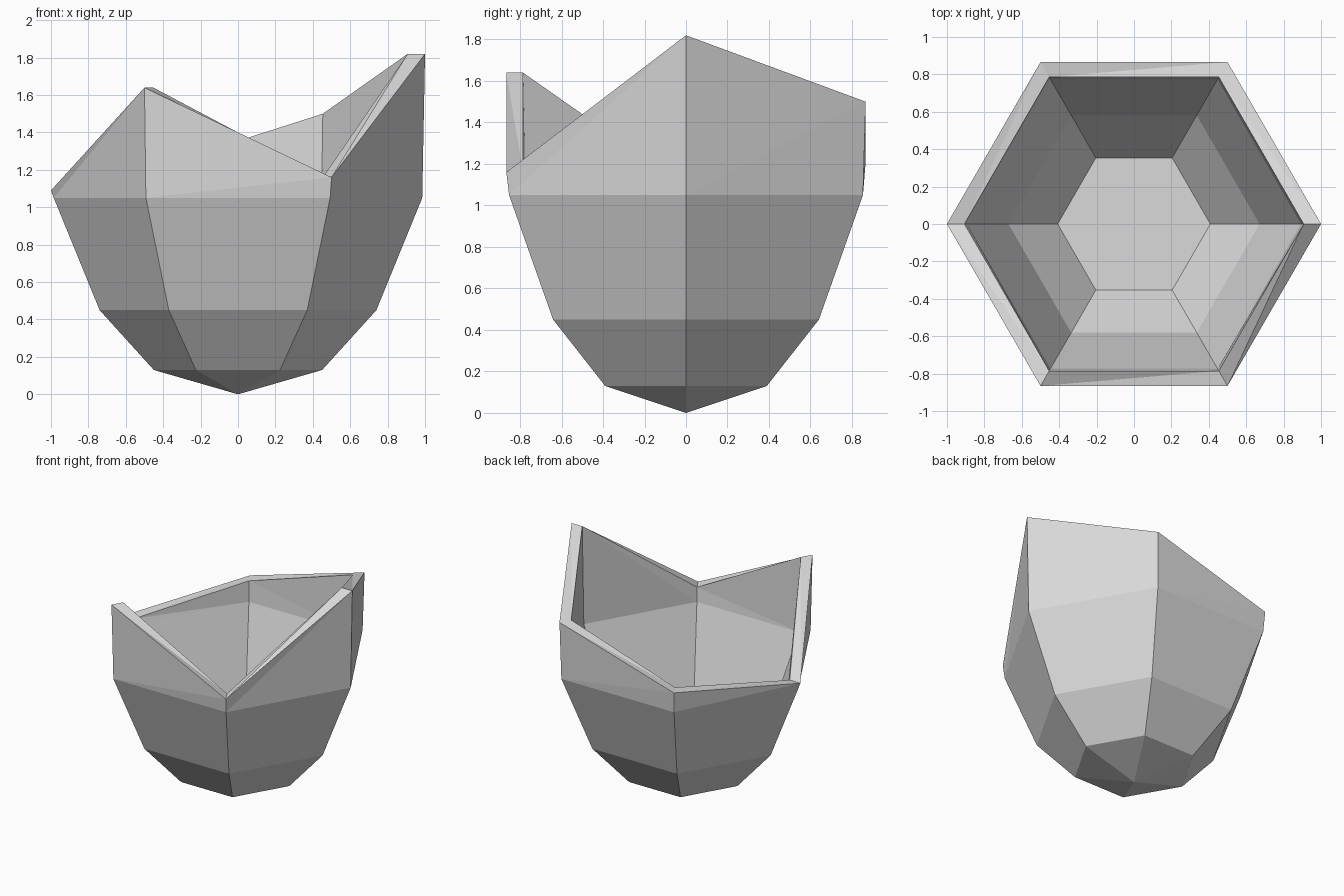
import bpy
import bmesh
from math import cos, sin, radians

cube = bpy.data.objects.get("Cube")
if cube:
    bpy.data.objects.remove(cube, do_unlink=True)

SIDES = 6
WALL = 0.907                                    # inner radius relative to outer
PROFILE = [(0.45, 0.13), (0.74, 0.45), (0.985, 1.05)]   # radius, height
RIM_HEIGHTS = [1.82, 1.5, 1.21, 1.09, 1.64, 1.16]       # counter-clockwise from +x


def ring(bm, radius, heights):
    """Six corners, each with its own height."""
    return [bm.verts.new((radius * cos(radians(60 * i)),
                          radius * sin(radians(60 * i)), h))
            for i, h in enumerate(heights)]


def bridge(bm, lower, upper, split=False):
    """Join two rings; uneven bands are split into triangles."""
    for i in range(SIDES):
        j = (i + 1) % SIDES
        if split:
            bm.faces.new((lower[i], lower[j], upper[j]))
            bm.faces.new((lower[i], upper[j], upper[i]))
        else:
            bm.faces.new((lower[i], lower[j], upper[j], upper[i]))


def shell(bm, scale):
    """Stacked rings of one wall, ending in the jagged rim."""
    rings = [ring(bm, r * scale, [z] * SIDES) for r, z in PROFILE]
    rings.append(ring(bm, scale, RIM_HEIGHTS))
    for k in range(len(rings) - 1):
        bridge(bm, rings[k], rings[k + 1], split=(k == len(rings) - 2))
    return rings


bm = bmesh.new()
outer = shell(bm, 1.0)
inner = shell(bm, WALL)

# Rim, pointed base and flat floor
bridge(bm, outer[-1], inner[-1], split=True)
tip = bm.verts.new((0, 0, 0))
for i in range(SIDES):
    bm.faces.new((tip, outer[0][(i + 1) % SIDES], outer[0][i]))
bm.faces.new(inner[0])
bmesh.ops.recalc_face_normals(bm, faces=bm.faces[:])

mesh = bpy.data.meshes.new("broken_shell_bowl")
bm.to_mesh(mesh)
bm.free()

# Plain grey material
grey = bpy.data.materials.new("light grey")
grey.use_nodes = True
colour = (0.7, 0.7, 0.7, 1)
grey.diffuse_color = colour
grey.node_tree.nodes["Principled BSDF"].inputs["Base Color"].default_value = colour
mesh.materials.append(grey)

bowl = bpy.data.objects.new("broken_shell_bowl", mesh)
bpy.context.collection.objects.link(bowl)
